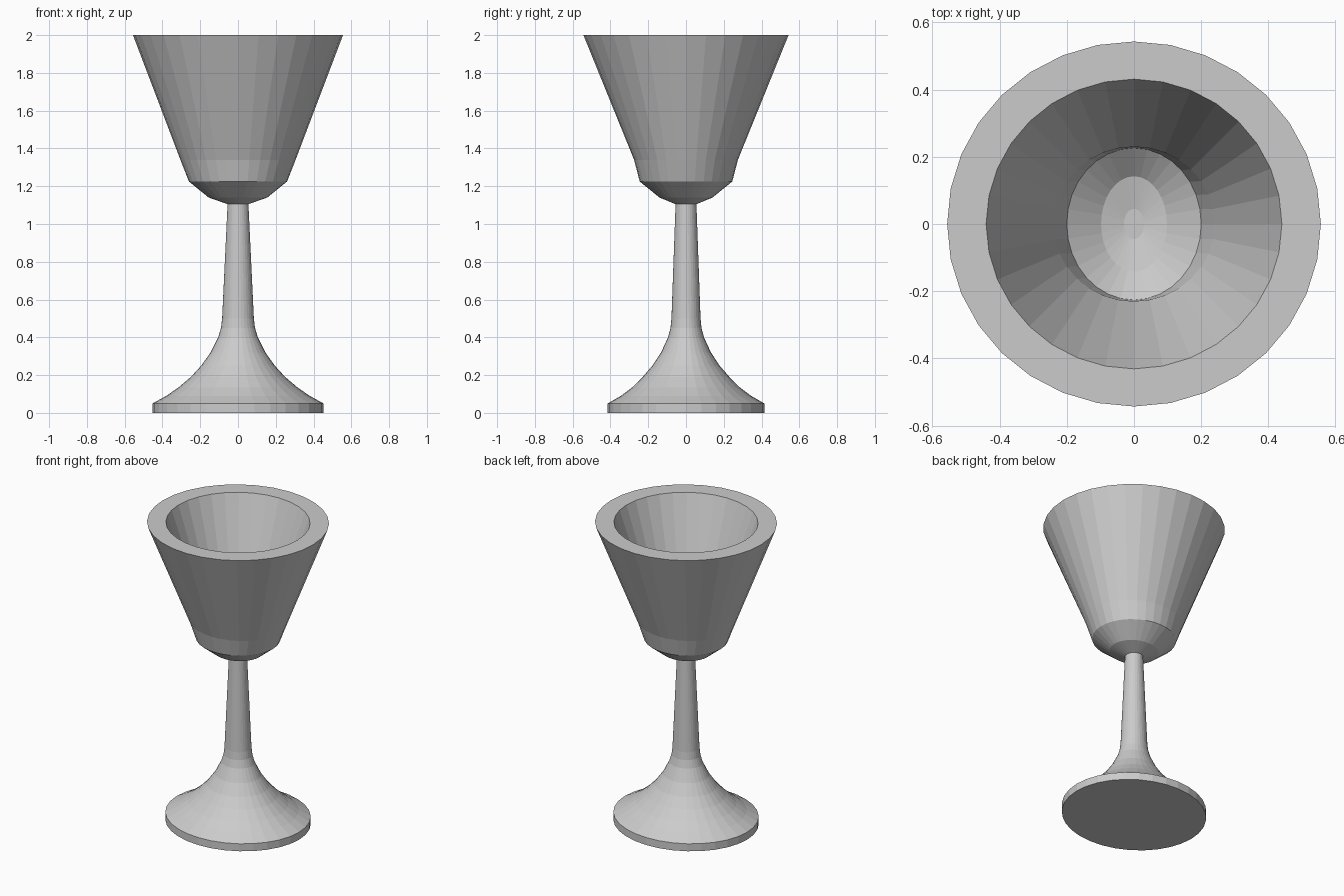
import bpy
import bmesh
from math import cos, sin, tau

cube = bpy.data.objects.get("Cube")
if cube:
    bpy.data.objects.remove(cube, do_unlink=True)

SIDES = 32

grey = bpy.data.materials.new("plain grey")
grey.use_nodes = True
colour = (0.6, 0.6, 0.6, 1)
grey.diffuse_color = colour
grey.node_tree.nodes["Principled BSDF"].inputs["Base Color"].default_value = colour


def lathe(name, profile):
    """Loft slightly oval rings given as (x radius, y radius, height), capped at both ends."""
    bm = bmesh.new()
    rings = []
    for rx, ry, z in profile:
        rings.append([bm.verts.new((rx * cos(tau * i / SIDES), ry * sin(tau * i / SIDES), z))
                      for i in range(SIDES)])
    for low, high in zip(rings, rings[1:]):
        for i in range(SIDES):
            j = (i + 1) % SIDES
            bm.faces.new((low[i], low[j], high[j], high[i]))
    bm.faces.new(rings[0][::-1])
    bm.faces.new(rings[-1])
    bmesh.ops.recalc_face_normals(bm, faces=bm.faces)
    mesh = bpy.data.meshes.new(name)
    bm.to_mesh(mesh)
    bm.free()
    mesh.materials.append(grey)
    obj = bpy.data.objects.new(name, mesh)
    bpy.context.collection.objects.link(obj)
    return obj


# Foot disc flaring up into the slim stem
lathe("foot_and_stem", [
    (0.453, 0.415, 0), (0.453, 0.415, 0.05),
    (0.38, 0.345, 0.09), (0.315, 0.285, 0.135), (0.25, 0.23, 0.19),
    (0.195, 0.178, 0.25), (0.145, 0.132, 0.32), (0.105, 0.095, 0.40),
    (0.09, 0.082, 0.45), (0.084, 0.077, 0.50), (0.055, 0.055, 1.11),
])

# Thick-walled bowl: up the outside, over the rim, down the inside
lathe("bowl", [
    (0.055, 0.055, 1.105), (0.155, 0.14, 1.14), (0.26, 0.245, 1.225),
    (0.305, 0.275, 1.34), (0.556, 0.543, 2),
    (0.44, 0.431, 2), (0.24, 0.23, 1.41), (0.2, 0.226, 1.29),
    (0.098, 0.142, 1.22), (0.03, 0.045, 1.2),
])
